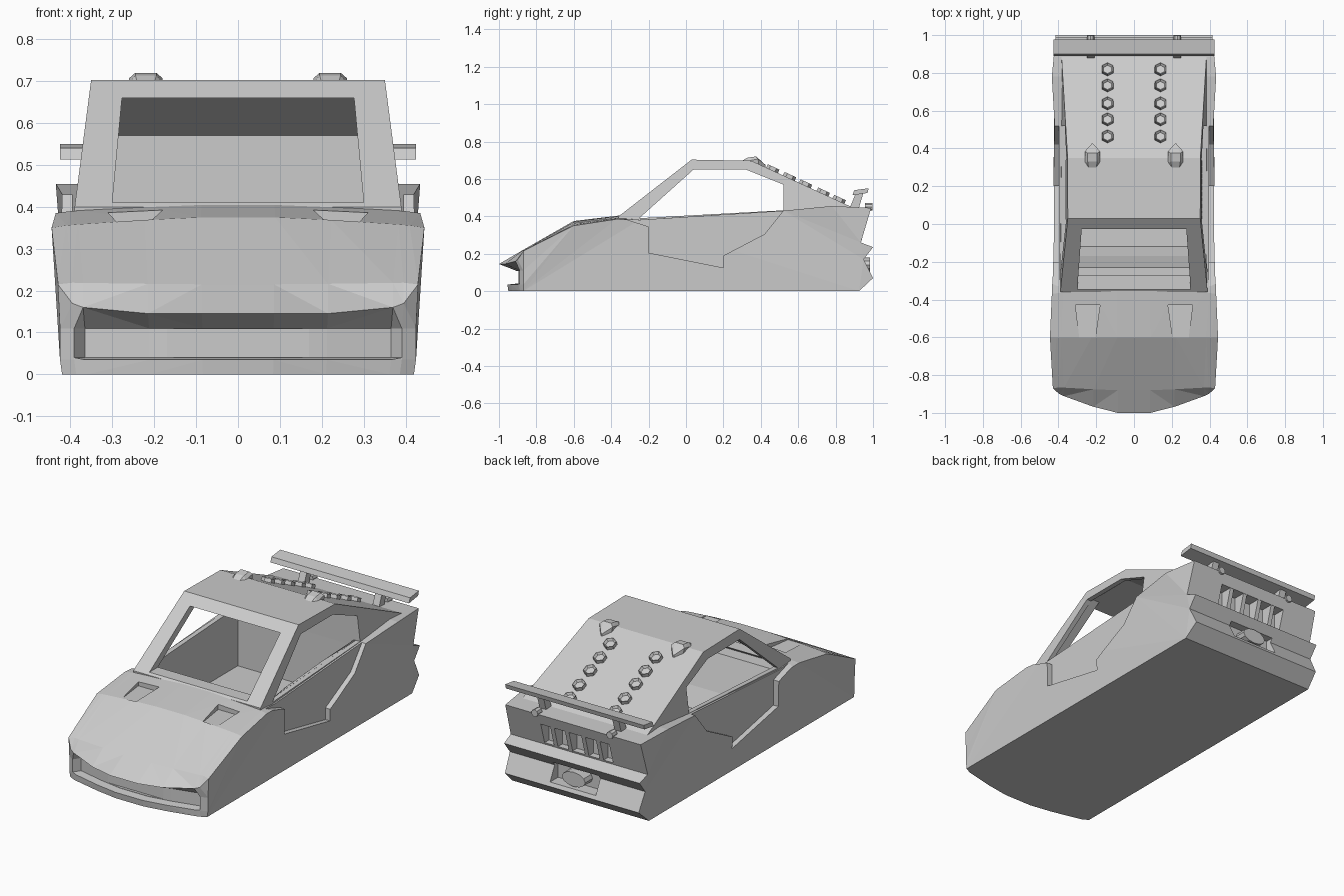
import bpy, bmesh, math
from mathutils import Matrix, Vector

if "Cube" in bpy.data.objects:
    bpy.data.objects.remove(bpy.data.objects["Cube"])

grey = bpy.data.materials.new("light_grey")
grey.diffuse_color = (0.6, 0.6, 0.6, 1)
grey.use_nodes = True
grey.node_tree.nodes["Principled BSDF"].inputs["Base Color"].default_value = grey.diffuse_color


def finish(name, bm):
    bmesh.ops.recalc_face_normals(bm, faces=bm.faces)
    me = bpy.data.meshes.new(name)
    bm.to_mesh(me)
    bm.free()
    me.materials.append(grey)
    ob = bpy.data.objects.new(name, me)
    bpy.context.collection.objects.link(ob)
    return ob


def solid(name, a, b):
    """Closed solid between two matching rings."""
    bm = bmesh.new()
    va, vb = [bm.verts.new(p) for p in a], [bm.verts.new(p) for p in b]
    bm.faces.new(va)
    bm.faces.new(vb[::-1])
    for i in range(len(a)):
        j = (i + 1) % len(a)
        bm.faces.new((va[i], vb[i], vb[j], va[j]))
    return finish(name, bm)


def side_prism(name, prof, x0, x1, taper=0.0):
    """(y, z) profile extruded across x, narrowing above the beltline."""
    def ring(x):
        s = 1 if x > 0 else -1
        return [(x - s * taper * max(0, z - 0.4), y, z) for y, z in prof]
    return solid(name, ring(x0), ring(x1))


def box(name, x0, x1, y0, y1, z0, z1):
    return side_prism(name, [(y0, z0), (y1, z0), (y1, z1), (y0, z1)], x0, x1)


def boolean(target, tool, op='DIFFERENCE'):
    m = target.modifiers.new("bool", 'BOOLEAN')
    m.operation, m.object, m.solver = op, tool, 'EXACT'
    bpy.context.view_layer.update()
    dg = bpy.context.evaluated_depsgraph_get()
    me = bpy.data.meshes.new_from_object(target.evaluated_get(dg))
    target.modifiers.clear()
    target.data = me
    bpy.data.objects.remove(tool)


# Lower body: rows running up the nose, over the hood, down the tail.
# centre y, edge y, half width, centre z, edge z, crown power, recessed depth
rows = [(-.95, -.87, .42, 0, 0, 1, 0), (-.955, -.87, .425, .035, .035, 1, 0),
        (-.955, -.87, .425, .04, .04, 1, .045), (-.955, -.87, .425, .11, .11, 1, .045),
        (-1, -.87, .43, .145, .215, 4, 0), (-.88, -.86, .43, .215, .22, 1, 0),
        (-.6, -.6, .445, .375, .35, 1, 0), (-.35, -.37, .435, .405, .385, 1, 0),
        (-.25, -.25, .43, .385, .38, 1, 0)]
rows += [(y, y, x, z, z, 1, 0) for y, x, z in
         [(.52, .42, .43), (.78, .435, .455), (.99, .415, .445), (.935, .42, .26),
          (1, .415, .235), (.95, .415, .17), (1, .41, .07), (.925, .42, 0)]]
half = [(0, 0), (.2, 0), (.5, .25), (.86, .68), (.92, .77), (1, 1)]
cols = [(-t, f) for t, f in half[:0:-1]] + half
bm = bmesh.new()
grid = []
for yc, ye, x, zc, ze, p, rec in rows:
    grid.append([bm.verts.new((x * t, yc + (ye - yc) * f + (rec if abs(t) < .9 else 0),
                               zc + (ze - zc) * f ** p)) for t, f in cols])
for i, r in enumerate(grid):
    n = grid[(i + 1) % len(grid)]
    for j in range(len(cols) - 1):
        bm.faces.new((r[j], r[j + 1], n[j + 1], n[j]))
sides = [bm.faces.new([r[k] for r in grid]) for k in (0, -1)]
bmesh.ops.recalc_face_normals(bm, faces=bm.faces)
bmesh.ops.triangulate(bm, faces=bm.faces)
body = finish("car_body", bm)

# Cabin with sloping windscreen and long fastback
cabin = side_prism("cabin", [(-.36, .36), (-.36, .40), (.03, .703), (.35, .697),
                             (.885, .45), (.885, .36)], -.39, .39, .13)
boolean(body, cabin, 'UNION')

# Hollow interior with dashboard and rear bulkhead
boolean(body, side_prism("interior_cut", [(-.305, .385), (-.23, .385), (-.17, .2), (-.12, .1),
        (.515, .1), (.52, .4), (.52, .57), (.32, .66), (.045, .66)], -.362, .362, .13))
# Side windows
boolean(body, side_prism("window_cut", [(-.25, .39), (.04, .65), (.32, .65), (.52, .57),
                                        (.52, .432)], -.6, .6))
# Windscreen opening
wind = [(-.30, .41), (.30, .41), (.277, .66), (-.277, .66)]
boolean(body, solid("windscreen_cut", [(x, -.6, z) for x, z in wind],
                    [(x, .055 if z > .5 else -.2, z) for x, z in wind]))
door = [(-.36, .5), (-.36, .397), (-.2, .345), (-.2, .205), (.2, .125), (.2, .19),
        (.42, .305), (.52, .43), (.53, .5)]
vent = [(.18, -.43), (.31, -.43), (.29, -.6), (.205, -.6)]
for s in (-1, 1):
    # Sunken doors
    boolean(body, side_prism("door_cut", door, s * .396, s * .6))
    # Hood vents
    boolean(body, solid("vent_cut", [(s * x, y, .364) for x, y in vent],
                        [(s * x, y, .5) for x, y in vent]))
# Front grille, rear grille and exhaust recesses
boolean(body, box("front_grille_cut", -.17, .17, -.97, -.895, .042, .108))
boolean(body, box("rear_grille_cut", -.21, .21, .9, 1.1, .27, .385))
boolean(body, box("exhaust_cut", -.14, .14, .92, 1.1, .09, .19))

# Rear grille fins
for x in (-.14, -.05, .05, .14):
    side_prism("grille_fin", [(.89, .265), (.937, .265), (.972, .39), (.89, .39)],
               x - .012, x + .012)

# Oval exhaust
bm = bmesh.new()
bmesh.ops.create_cone(bm, cap_ends=True, segments=12, radius1=.04, radius2=.04, depth=.08,
                      matrix=Matrix.Translation((0, .945, .14))
                      @ Matrix.Diagonal((1.8, 1, 1, 1)) @ Matrix.Rotation(math.pi / 2, 4, 'X'))
finish("exhaust", bm)

# Rear wing
side_prism("wing_blade", [(.89, .513), (.97, .525), (.977, .55), (.90, .54)], -.425, .425)

slope = math.atan2(.247, .535)
for s in (-1, 1):
    side_prism("wing_strut", [(.87, .43), (.92, .43), (.95, .53), (.91, .53)],
               s * .21, s * .25)
    # Round stop under the wing
    bm = bmesh.new()
    bmesh.ops.create_cone(bm, cap_ends=True, segments=8, radius1=.02, radius2=.02, depth=.04,
                          matrix=Matrix.Translation((s * .23, .978, .45))
                          @ Matrix.Rotation(math.pi / 2, 4, 'X'))
    finish("tail_stud", bm)

    # Hexagonal nuts down the fastback
    for y in (.46, .55, .635, .73, .815):
        z = .697 - (y - .35) * math.tan(slope)
        bm = bmesh.new()
        bmesh.ops.create_cone(bm, cap_ends=True, segments=6, radius1=.036, radius2=.034,
                              depth=.04)
        top = max(bm.faces, key=lambda f: f.calc_center_median().z)
        bmesh.ops.inset_region(bm, faces=[top], thickness=.01)
        bmesh.ops.translate(bm, verts=top.verts, vec=(0, 0, -.012))
        bm.transform(Matrix.Translation((s * .14, y, z)) @ Matrix.Rotation(-slope, 4, 'X'))
        finish("hex_nut", bm)

    # Roof pods
    bm = bmesh.new()
    for x, y, z in [(.02, .295, .695), (.04, .325, .695), (.04, .385, .707), (.025, .33, .714),
                    (.025, .375, .72), (.035, .39, .67), (.004, .425, .655), (.004, .425, .675)]:
        for m in (-1, 1):
            bm.verts.new((s * .22 + m * x, y, z))
    bmesh.ops.convex_hull(bm, input=bm.verts)
    finish("roof_pod", bm)
